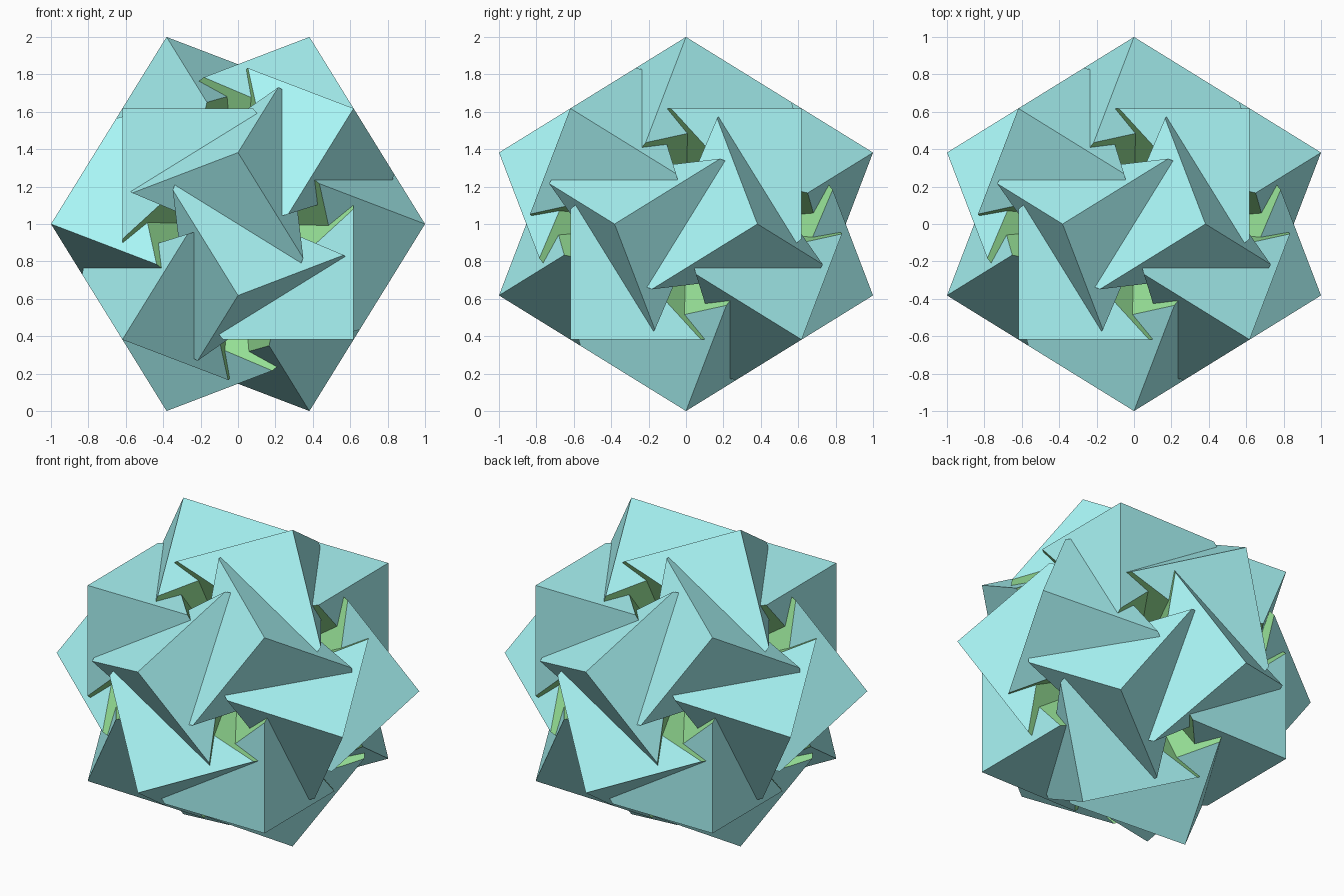
import bpy, bmesh, math
from mathutils import Vector, Matrix

if "Cube" in bpy.data.objects:
    bpy.data.objects.remove(bpy.data.objects["Cube"])

PHI = (1 + 5 ** 0.5) / 2
NEAR, FAR = 0.565, 0.618        # where a wall meets the two cube edges of a face


def material(name, color):
    m = bpy.data.materials.new(name)
    m.diffuse_color = color
    m.use_nodes = True
    m.node_tree.nodes["Principled BSDF"].inputs["Base Color"].default_value = m.diffuse_color
    return m


cyan = material("cyan_outside", (0.40, 0.93, 0.93, 1))
green = material("green_inside", (0.31, 0.76, 0.31, 1))

# One point: a cube corner with three perpendicular ridges
apex = Vector((1 / PHI ** 2, 0, 1))
ends = [Vector((0, 1, 1 / PHI ** 2)),
        Vector((-1 / PHI, -1 / PHI, 1 / PHI)),
        Vector((1, -1 / PHI ** 2, 0))]
legs = [e - apex for e in ends]

part = bmesh.new()
bmesh.ops.create_cube(part, size=1)
for v in part.verts:
    a, b, c = (x + 0.5 for x in v.co)
    v.co = apex + a * legs[0] + b * legs[1] + c * legs[2]

# Trim the cube by three walls through the centre, leaving one three-armed point
for i in range(3):
    p = apex + NEAR * legs[i]
    q = apex + FAR * legs[(i + 1) % 3]
    n = p.cross(q).normalized()
    if n.dot(apex) < 0:
        n.negate()
    bmesh.ops.bisect_plane(part, geom=part.verts[:] + part.edges[:] + part.faces[:],
                           plane_co=(0, 0, 0), plane_no=n, clear_inner=True, dist=1e-6)
    bmesh.ops.holes_fill(part, edges=[e for e in part.edges if e.is_boundary])
bmesh.ops.remove_doubles(part, verts=part.verts[:], dist=1e-5)
bmesh.ops.recalc_face_normals(part, faces=part.faces[:])
for f in part.faces:
    f.normal_update()
    f.material_index = 1 if abs(f.normal.dot(f.verts[0].co)) < 0.01 else 0

# Rotations of the dodecahedron, one for each of its 20 corners
fifth = Vector((0, 1, PHI))
turns = []
seen = []
for k in range(5):
    r5 = Matrix.Rotation(k * math.tau / 5, 3, fifth)
    for j in range(3):
        r3 = Matrix.Rotation(j * math.tau / 3, 3, Vector((1, 1, 1)))
        for axis in (None, 'X', 'Y', 'Z'):
            r2 = Matrix.Rotation(math.pi, 3, axis) if axis else Matrix.Identity(3)
            m = r2 @ r3 @ r5
            tip = m @ apex
            if all((tip - s).length > 0.01 for s in seen):
                seen.append(tip)
                turns.append(m)

# Repeat the point around the centre
star = bmesh.new()
for m in turns:
    copy = {v: star.verts.new(m @ v.co + Vector((0, 0, 1))) for v in part.verts}
    for f in part.faces:
        star.faces.new([copy[v] for v in f.verts]).material_index = f.material_index

mesh = bpy.data.meshes.new("spiral_star")
star.to_mesh(mesh)
mesh.materials.append(cyan)
mesh.materials.append(green)
bpy.context.collection.objects.link(bpy.data.objects.new("spiral_star", mesh))
part.free()
star.free()
